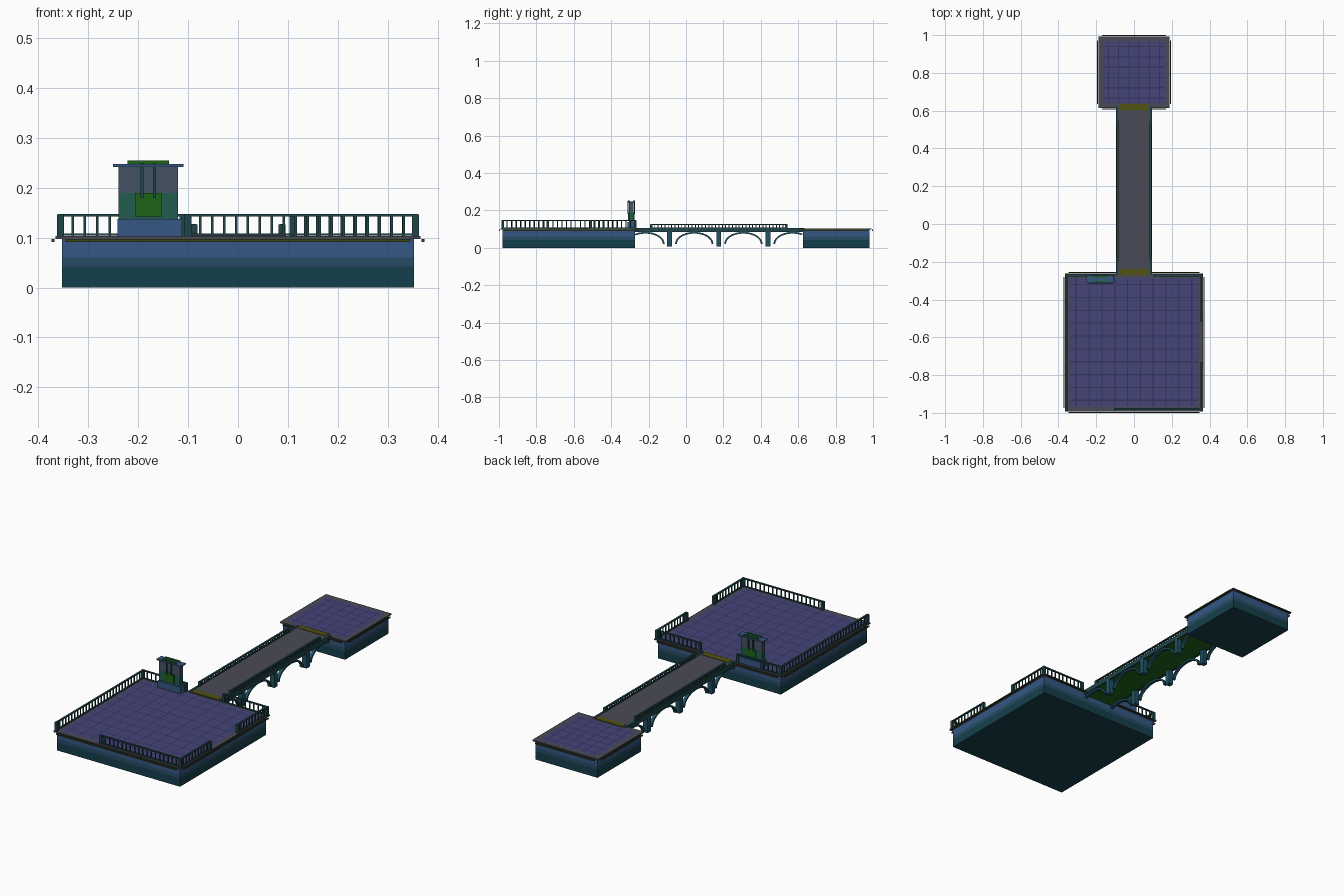
import bpy, bmesh, math

if "Cube" in bpy.data.objects:
    bpy.data.objects.remove(bpy.data.objects["Cube"])


def mat(name, col):
    m = bpy.data.materials.new(name)
    m.diffuse_color = (*col, 1)
    m.use_nodes = True
    m.node_tree.nodes["Principled BSDF"].inputs["Base Color"].default_value = m.diffuse_color
    return m


STONE = mat("blue_stone", (0.035, 0.095, 0.23))
MID = mat("deep_blue_stone", (0.02, 0.07, 0.13))
TEAL = mat("dark_teal_stone", (0.007, 0.05, 0.07))
TILE = mat("violet_tile", (0.058, 0.058, 0.19))
SEAM = mat("dark_seam", (0.035, 0.035, 0.11))
GREY = mat("grey_deck", (0.068, 0.068, 0.095))
GREEN = mat("green_trim", (0.012, 0.13, 0.008))
OLIVE = mat("olive_trim", (0.045, 0.06, 0.01))
METAL = mat("dark_metal", (0.014, 0.06, 0.065))
RIB = mat("teal_rib", (0.015, 0.085, 0.13))
PANEL = mat("panel_green", (0.015, 0.11, 0.075))
SLATE = mat("panel_slate", (0.06, 0.085, 0.13))
YELLOW = mat("threshold_yellow", (0.085, 0.085, 0.006))


def finish(bm, name, *mats):
    bmesh.ops.recalc_face_normals(bm, faces=bm.faces)
    me = bpy.data.meshes.new(name)
    bm.to_mesh(me)
    bm.free()
    for m in mats:
        me.materials.append(m)
    ob = bpy.data.objects.new(name, me)
    bpy.context.collection.objects.link(ob)
    return ob


def add_box(bm, x0, x1, y0, y1, z0, z1):
    vs = bmesh.ops.create_cube(bm, size=1)["verts"]
    for v in vs:
        v.co.x = x1 if v.co.x > 0 else x0
        v.co.y = y1 if v.co.y > 0 else y0
        v.co.z = z1 if v.co.z > 0 else z0


def boxes(name, m, *bs):
    bm = bmesh.new()
    for b in bs:
        add_box(bm, *b)
    return finish(bm, name, m)


# Straight railing between two points on one axis: posts, rails, balusters
def railing(name, a, b, z0, z1, step, post=0.014, bal=0.005):
    bm = bmesh.new()
    length = math.dist(a, b)
    n = max(1, round(length / step))
    for i in range(n + 1):
        t = i / n
        x, y = a[0] + (b[0] - a[0]) * t, a[1] + (b[1] - a[1]) * t
        h = (post if i in (0, n) else bal) / 2
        add_box(bm, x - h, x + h, y - h, y + h, z0, z1)
    xs, ys = sorted((a[0], b[0])), sorted((a[1], b[1]))
    for w, lo, hi in ((0.005, z1 - 0.004, z1 + 0.001), (0.004, z0 + 0.001, z0 + 0.005)):
        add_box(bm, xs[0] - w, xs[1] + w, ys[0] - w, ys[1] + w, lo, hi)
    return finish(bm, name, METAL)


# Paved surface: one flat grid whose narrow strips are the tile seams
def paving(name, cy, half, seams, z):
    cuts = [-half]
    for i in range(seams):
        p = -half + 2 * half * (i + 0.5) / seams
        cuts += [p - 0.003, p + 0.003]
    cuts.append(half)
    bm = bmesh.new()
    n = len(cuts)
    g = [[bm.verts.new((x, cy + y, z)) for y in cuts] for x in cuts]
    for i in range(n - 1):
        for j in range(n - 1):
            f = bm.faces.new((g[i][j], g[i + 1][j], g[i + 1][j + 1], g[i][j + 1]))
            f.material_index = 1 if i % 2 or j % 2 else 0
    ob = finish(bm, name, TILE, SEAM)
    if ob.data.polygons[0].normal.z < 0:
        ob.data.flip_normals()


# Square platform: banded body, grey border slab, paving, hanging lip bars
def platform(name, cy, body, slab, seams):
    for part, m, z0, z1 in (("base", TEAL, 0, 0.042), ("middle", MID, 0.042, 0.06), ("body", STONE, 0.06, 0.098)):
        boxes(f"{name}_{part}", m, (-body, body, cy - body, cy + body, z0, z1))
    boxes(name + "_slab", GREY, (-slab, slab, cy - slab, cy + slab, 0.097, 0.103))
    paving(name + "_paving", cy, slab - 0.026, seams, 0.104)
    o, L = slab + 0.005, slab - 0.02
    boxes(name + "_lip", OLIVE,
          (-L, L, cy - o - 0.003, cy - o + 0.003, 0.091, 0.097),
          (-L, L, cy + o - 0.003, cy + o + 0.003, 0.091, 0.097),
          (-o - 0.003, -o + 0.003, cy - L, cy + L, 0.091, 0.097),
          (o - 0.003, o + 0.003, cy - L, cy + L, 0.091, 0.097))


platform("large_platform", -0.627, 0.353, 0.366, 10)
platform("small_platform", 0.803, 0.178, 0.189, 6)

# Large platform railings
R, F, B = 0.356, -0.98, -0.272
for name, a, b in (("left", (-R, F), (-R, B)), ("front", (-0.1, F), (R, F)),
                   ("right_front", (R, F), (R, -0.74)), ("right_back", (R, -0.51), (R, B)),
                   ("back_left", (-R, B), (-0.11, B)), ("back_right", (0.11, B), (R, B))):
    railing(name + "_railing", a, b, 0.103, 0.147, 0.024)

# Bridge deck, edge beams and thresholds
boxes("bridge_deck", GREY, (-0.092, 0.092, -0.275, 0.63, 0.094, 0.105))
boxes("bridge_underside", GREEN, (-0.085, 0.085, -0.275, 0.63, 0.086, 0.094))
boxes("bridge_edge_beams", METAL, *[(s * 0.09 - 0.006, s * 0.09 + 0.006, -0.27, 0.625, 0.084, 0.107)
                                    for s in (-1, 1)])
boxes("bridge_thresholds", YELLOW, (-0.078, 0.078, -0.27, -0.238, 0.1, 0.107),
      (-0.078, 0.078, 0.602, 0.634, 0.1, 0.107))


# Elliptical arch rib, clipped where it would enter the platforms
def arch(name, x, cy, t0, t1):
    bm = bmesh.new()
    n, rings = 20, []
    for i in range(n + 1):
        t = math.radians(t0 + (t1 - t0) * i / n)
        ring = []
        for px, ry, rz in ((x - 0.008, 0.102, 0.064), (x + 0.008, 0.102, 0.064),
                           (x + 0.008, 0.093, 0.055), (x - 0.008, 0.093, 0.055)):
            ring.append(bm.verts.new((px, cy + ry * math.cos(t), 0.021 + rz * math.sin(t))))
        rings.append(ring)
    for p, q in zip(rings, rings[1:]):
        for k in range(4):
            bm.faces.new((p[k], p[(k + 1) % 4], q[(k + 1) % 4], q[k]))
    bm.faces.new(rings[0])
    bm.faces.new(rings[-1])
    ob = finish(bm, name, RIB)
    bpy.context.view_layer.objects.active = ob
    ob.select_set(True)
    bpy.ops.object.shade_smooth_by_angle()
    ob.select_set(False)


for side, s in (("left", -1), ("right", 1)):
    x = s * 0.083
    for i, (cy, t0, t1) in enumerate(((-0.217, 0, 125), (0.044, 0, 180), (0.307, 0, 180), (0.57, 58, 180))):
        arch(f"{side}_arch_{i}", x, cy, t0, t1)
    # Piers with capitals
    bs = []
    for y in (-0.088, 0.175, 0.439):
        bs += [(x - 0.013, x + 0.013, y - 0.013, y + 0.013, 0.008, 0.088)]
    boxes(side + "_piers", RIB, *bs)
    railing(side + "_bridge_railing", (s * 0.088, -0.185), (s * 0.088, 0.537), 0.105, 0.126, 0.018, 0.014, 0.005)

# Notice stand: plinth, two-tone panel, roof cap, plaques and hanging rods
cx = -0.18
boxes("stand_plinth", STONE, (cx - 0.062, cx + 0.068, -0.314, -0.268, 0.103, 0.138))
boxes("stand_panel_lower", PANEL, (cx - 0.06, cx + 0.06, -0.304, -0.28, 0.138, 0.19))
boxes("stand_panel_upper", SLATE, (cx - 0.06, cx + 0.06, -0.304, -0.28, 0.19, 0.243))
boxes("stand_cap", STONE, (cx - 0.071, cx + 0.071, -0.312, -0.272, 0.242, 0.248))
boxes("stand_top_bar", GREEN, *[(cx - 0.042, cx + 0.042, y - 0.003, y + 0.003, 0.248, 0.255)
                                for y in (-0.305, -0.279)])
boxes("stand_plaques", GREEN, (cx - 0.027, cx + 0.027, -0.309, -0.303, 0.143, 0.19),
      (cx - 0.027, cx + 0.027, -0.281, -0.276, 0.143, 0.19))
boxes("stand_rods", METAL, *[(cx + d - 0.003, cx + d + 0.003, y - 0.003, y + 0.003, 0.18, 0.25)
                             for d in (-0.012, 0.013) for y in (-0.31, -0.275)])
